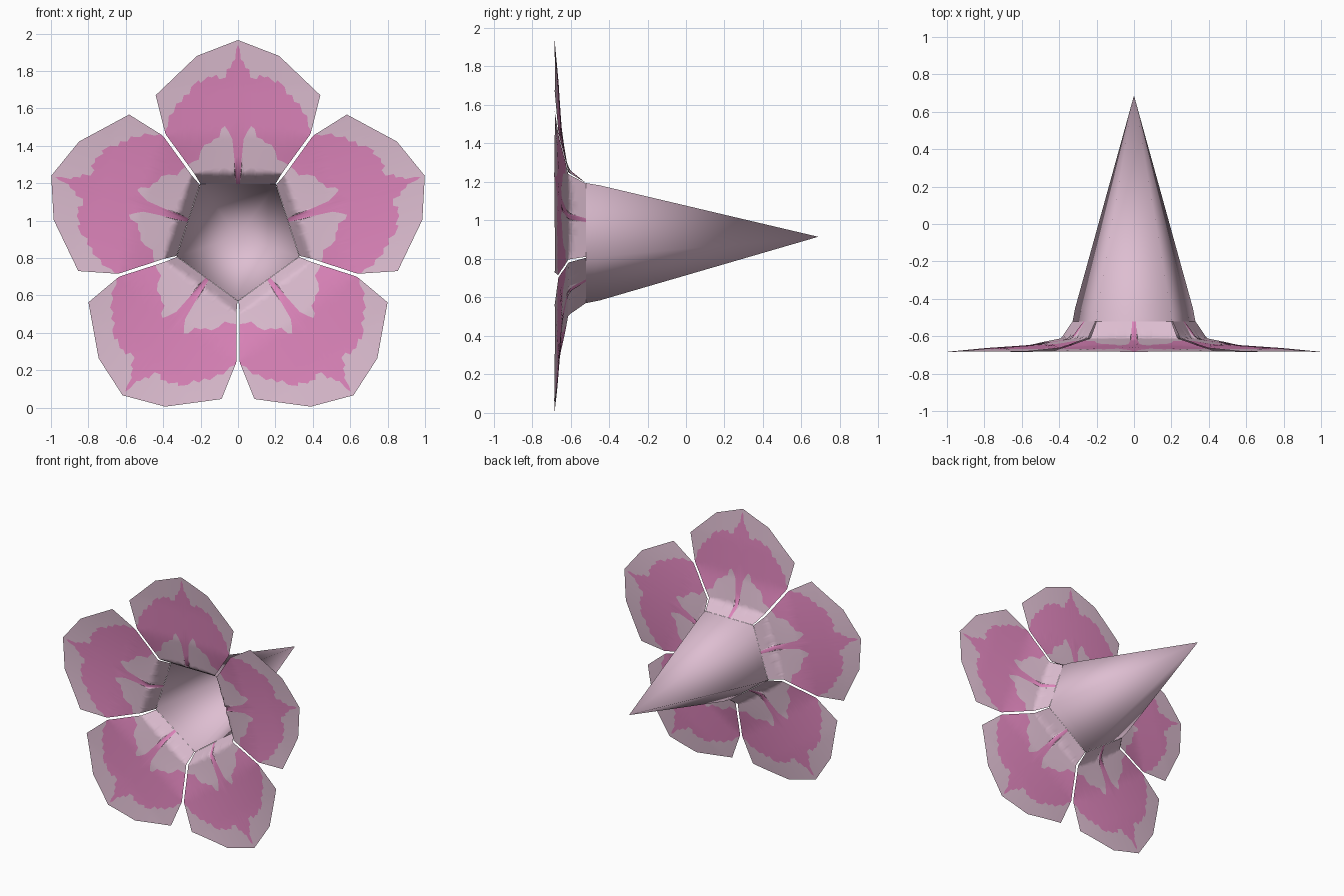
import bpy, bmesh, math
from mathutils import Vector

if "Cube" in bpy.data.objects:
    bpy.data.objects.remove(bpy.data.objects["Cube"])

CZ = 0.915                                   # height of the flower axis


def material(name, rgb):
    m = bpy.data.materials.new(name)
    m.diffuse_color = (*rgb, 1)
    m.use_nodes = True
    m.node_tree.nodes["Principled BSDF"].inputs["Base Color"].default_value = m.diffuse_color
    return m


pale = material("pale_pink", (0.73, 0.515, 0.64))
deep = material("deep_pink", (0.73, 0.235, 0.50))


def lerp(table, x):
    """Piecewise linear lookup."""
    for (x0, y0), (x1, y1) in zip(table, table[1:]):
        if x <= x1:
            return y0 + (y1 - y0) * max(0, x - x0) / (x1 - x0)
    return table[-1][1]


# Petal outline and colour borders: (sideways, outward from the axis)
LOWER = [(0, .28), (.20, .28), (.233, .335), (.388, .548), (.44, .755)]
UPPER = [(0, 1.05), (.22, .965), (.44, .755)]
INNER = [(0, .27), (.01, .27), (.02, .42), (.03, .52), (.05, .56), (.07, .59), (.09, .575),
         (.10, .53), (.13, .52), (.145, .50), (.18, .49), (.20, .455), (.21, .41),
         (.24, .40), (.275, .38), (.30, .36)]
OUTER = [(0, 1.025), (.01, 1.0), (.015, .945), (.03, .935), (.04, .90), (.06, .895),
         (.065, .85), (.10, .84), (.115, .865), (.14, .85), (.16, .855), (.20, .82), (.21, .835),
         (.25, .80), (.26, .76), (.29, .755), (.30, .72), (.33, .71), (.345, .66),
         (.37, .645), (.375, .59), (.395, .56), (.40, .50), (.44, .50)]
DEPTH = [(.28, -.52), (.335, -.61), (.54, -.645), (.80, -.662), (1.05, -.685)]
COLS = 176
BANDS = [(14, 0), (10, 1), (6, 0)]           # rows and colour of each band


def column(u):
    """Points up one column of the petal, with rows on the colour borders."""
    a = abs(u)
    lo, hi = lerp(LOWER, a), lerp(UPPER, a)
    inn = min(max(lerp(INNER, a), lo), hi)
    out = min(max(lerp(OUTER, a), inn), hi)
    stops, vs = [lo, inn, out, hi], [lo]
    for k, (n, _) in enumerate(BANDS):
        vs += [stops[k] + (stops[k + 1] - stops[k]) * (i + 1) / n for i in range(n)]
    return [(u, max(lerp(DEPTH, v) - .12 * u * u * min(1, (v - .28) / .2), -.687), v) for v in vs]


def finish(name, bm):
    me = bpy.data.meshes.new(name)
    bm.to_mesh(me)
    bm.free()
    me.materials.append(pale)
    me.materials.append(deep)
    me.shade_smooth()
    ob = bpy.data.objects.new(name, me)
    bpy.context.collection.objects.link(ob)
    return ob


# Five petals around the axis
row_colour = [c for n, c in BANDS for _ in range(n)]
for p in range(5):
    t = math.radians(72 * p)
    c, s = math.cos(t), math.sin(t)
    bm = bmesh.new()
    grid = []
    for i in range(COLS + 1):
        u0 = -.44 + .88 * i / COLS
        grid.append([bm.verts.new((u * c + v * s, y, CZ + v * c - u * s))
                     for u, y, v in column(u0)])
    for a, b in zip(grid, grid[1:]):
        for j, col in enumerate(row_colour):
            f = bm.faces.new((a[j], b[j], b[j + 1], a[j + 1]))
            f.material_index = col
    bmesh.ops.remove_doubles(bm, verts=bm.verts, dist=1e-5)
    finish(f"petal_{p + 1}", bm)

# Five-sided throat tapering to a point at the back
bm = bmesh.new()
rings = []
for r, y in ((.345, -.52), (.331, -.45)):
    rings.append([bm.verts.new((r * math.cos(math.radians(72 * k - 90)), y,
                                CZ + r * math.sin(math.radians(72 * k - 90)))) for k in range(5)])
tip = bm.verts.new((0, .687, CZ))
for k in range(5):
    n = (k + 1) % 5
    bm.faces.new((rings[0][k], rings[0][n], rings[1][n], rings[1][k]))
    bm.faces.new((rings[1][k], rings[1][n], tip))
bmesh.ops.recalc_face_normals(bm, faces=bm.faces)
finish("throat", bm)
